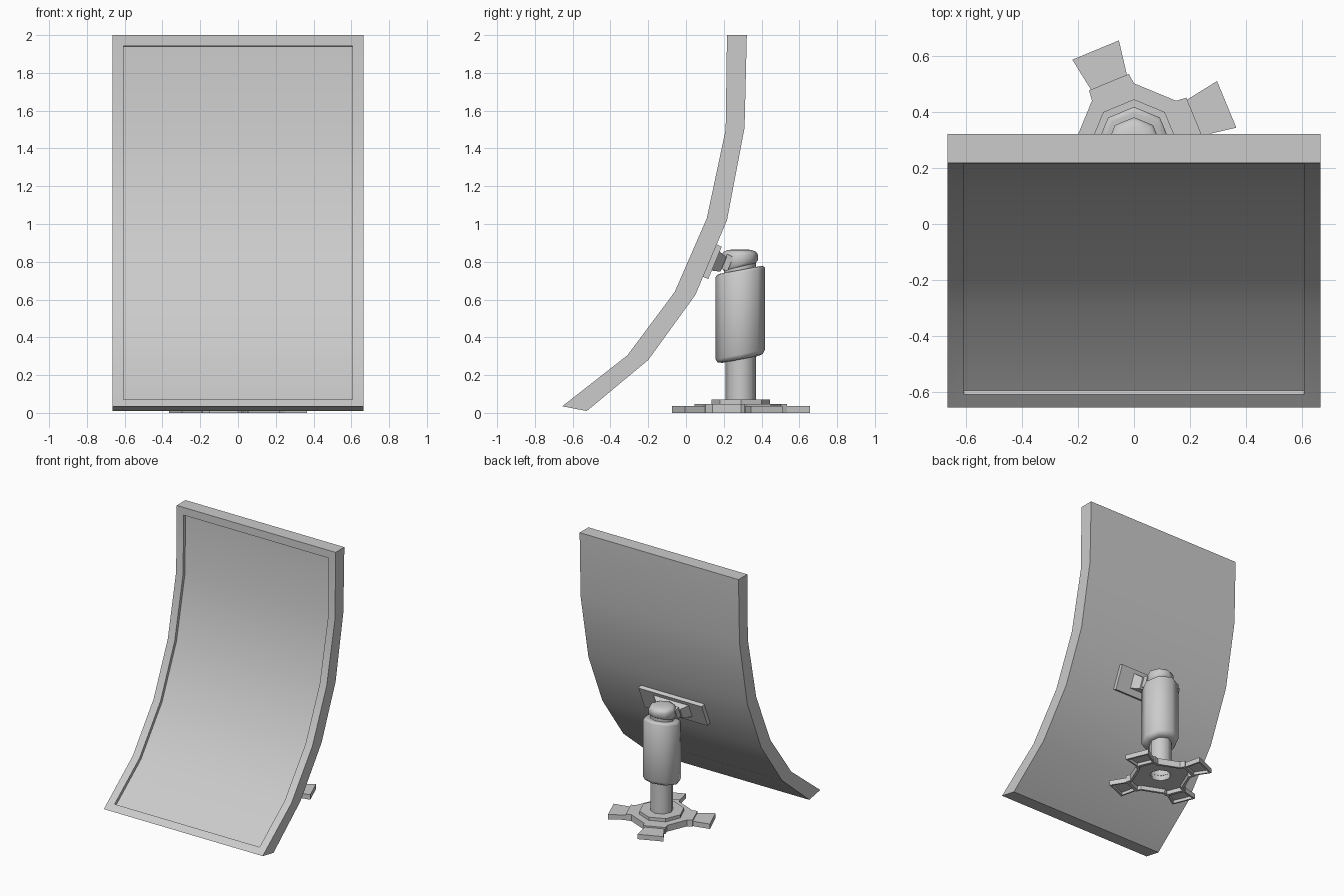
import bpy, bmesh, math
from mathutils import Vector

if "Cube" in bpy.data.objects:
    bpy.data.objects.remove(bpy.data.objects["Cube"])

CY = 0.29  # y of the stand axis


def finish(name, bm, angle=None):
    bmesh.ops.recalc_face_normals(bm, faces=bm.faces)
    me = bpy.data.meshes.new(name)
    bm.to_mesh(me)
    bm.free()
    ob = bpy.data.objects.new(name, me)
    bpy.context.collection.objects.link(ob)
    if angle:
        bpy.ops.object.select_all(action='DESELECT')
        ob.select_set(True)
        bpy.context.view_layer.objects.active = ob
        bpy.ops.object.shade_smooth_by_angle(angle=math.radians(angle))
    return ob


def lathe(name, rings, cy=CY, caps=(True, True), angle=50):
    """Eight-sided turned part; each ring is (radius, z, slope along y)."""
    bm = bmesh.new()
    loops = []
    for r, z, s in rings:
        loop = []
        for k in range(8):
            a = math.tau * k / 8
            y = r * math.sin(a)
            loop.append(bm.verts.new((r * math.cos(a), cy + y, z + s * y)))
        loops.append(loop)
    for a, b in zip(loops, loops[1:]):
        for k in range(8):
            j = (k + 1) % 8
            bm.faces.new((a[k], a[j], b[j], b[k]))
    if caps[0]:
        bm.faces.new(loops[0][::-1])
    if caps[1]:
        bm.faces.new(loops[-1])
    return finish(name, bm, angle)


def hollow_prism(name, outline, height, rim, depth):
    """Extruded outline with a recessed underside."""
    bm = bmesh.new()
    lo = [bm.verts.new((x, y, 0)) for x, y in outline]
    hi = [bm.verts.new((x, y, height)) for x, y in outline]
    n = len(outline)
    bottom = bm.faces.new(lo[::-1])
    bm.faces.new(hi)
    for i in range(n):
        j = (i + 1) % n
        bm.faces.new((lo[i], lo[j], hi[j], hi[i]))
    bm.normal_update()
    bmesh.ops.inset_region(bm, faces=[bottom], thickness=rim, use_even_offset=True)
    bmesh.ops.inset_region(bm, faces=[bottom], thickness=0.001, depth=-depth)
    return finish(name, bm)


def polar(u, v, k):
    a = math.radians(22.5 + 90 * k)
    return (u * math.cos(a) - v * math.sin(a), CY + u * math.sin(a) + v * math.cos(a))


# Curved panel with recessed front
front = [(-0.655, 0.035), (-0.31, 0.305), (-0.06, 0.64), (0.11, 1.03), (0.21, 1.50), (0.217, 2.0)]
back = [(-0.525, 0.01), (-0.20, 0.28), (0.05, 0.625), (0.217, 1.02), (0.31, 1.51), (0.322, 2.0)]
W = 0.665
bm = bmesh.new()
rows = [[bm.verts.new(p) for p in ((-W, *f), (W, *f), (W, *b), (-W, *b))]
        for f, b in zip(front, back)]
front_faces = []
for a, b in zip(rows, rows[1:]):
    for k in range(4):
        j = (k + 1) % 4
        face = bm.faces.new((a[k], a[j], b[j], b[k]))
        if k == 0:
            front_faces.append(face)
bm.faces.new(rows[0][::-1])
bm.faces.new(rows[-1])
bm.normal_update()
bmesh.ops.inset_region(bm, faces=front_faces, thickness=0.058, use_even_offset=True)
bmesh.ops.inset_region(bm, faces=front_faces, thickness=0.001, depth=-0.022, use_even_offset=True)
finish("curved_panel", bm, 30)

# Base hub with four sockets, and flared feet
hub = []
for k in range(4):
    hub += [polar(u, v, k) for u, v in ((0.196, -0.081), (0.234, -0.077), (0.234, 0.077), (0.196, 0.081))]
    foot = [polar(u, v, k) for u, v in ((0.225, -0.068), (0.358, -0.09), (0.358, 0.09), (0.225, 0.068))]
    hollow_prism(f"foot_{k + 1}", foot, 0.037, 0.012, 0.022)
base = hollow_prism("base_hub", hub, 0.048, 0.018, 0.03)
cutter = lathe("pole_hole_cutter", [(0.075, -0.05, 0), (0.075, 0.1, 0)])
cutter.hide_render = True
cutter.hide_viewport = True
mod = base.modifiers.new("pole_hole", 'BOOLEAN')
mod.operation = 'DIFFERENCE'
mod.solver = 'EXACT'
mod.object = cutter

# Collar, pole, sleeve and head
lathe("base_collar", [(0.155, 0.046, 0), (0.155, 0.072, 0), (0.078, 0.072, 0)], caps=(False, False), angle=30)
lathe("pole", [(0.08, 0.03, 0), (0.08, 0.33, 0)], caps=(False, True))
S = 0.19
lathe("sleeve", [(0.095, 0.283, S), (0.12, 0.29, S), (0.131, 0.31, S),
                 (0.131, 0.742, S), (0.125, 0.752, S), (0.11, 0.757, S)], 0.287)
lathe("head_neck", [(0.085, 0.74, S), (0.085, 0.80, S)], 0.285)
lathe("head", [(0.08, 0.768, 0.24), (0.095, 0.785, 0.24), (0.096, 0.838, 0),
               (0.086, 0.853, 0), (0.065, 0.862, 0), (0.03, 0.866, 0)], 0.285)

# Mounting bracket, square to the back of the panel
ORIGIN = Vector((0, 0.126, 0.806))
UP = Vector((0, 0.385, 0.923))
OUT = Vector((0, 0.923, -0.385))


def taper_block(name, n0, w0, h0, n1, w1, h1, shift=0.0):
    bm = bmesh.new()
    ends = []
    for n, w, h in ((n0, w0, h0), (n1, w1, h1)):
        ends.append([bm.verts.new(ORIGIN + OUT * n + UP * (t * h + shift) + Vector((s * w, 0, 0)))
                     for s, t in ((-1, -1), (1, -1), (1, 1), (-1, 1))])
    a, b = ends
    bm.faces.new(a[::-1])
    bm.faces.new(b)
    for k in range(4):
        j = (k + 1) % 4
        bm.faces.new((a[k], a[j], b[j], b[k]))
    finish(name, bm)


taper_block("bracket_plate", -0.005, 0.265, 0.093, 0.03, 0.265, 0.093)
taper_block("bracket_taper", 0.028, 0.15, 0.055, 0.075, 0.10, 0.042, 0.01)
taper_block("bracket_block", 0.07, 0.09, 0.042, 0.108, 0.085, 0.04, 0.025)
